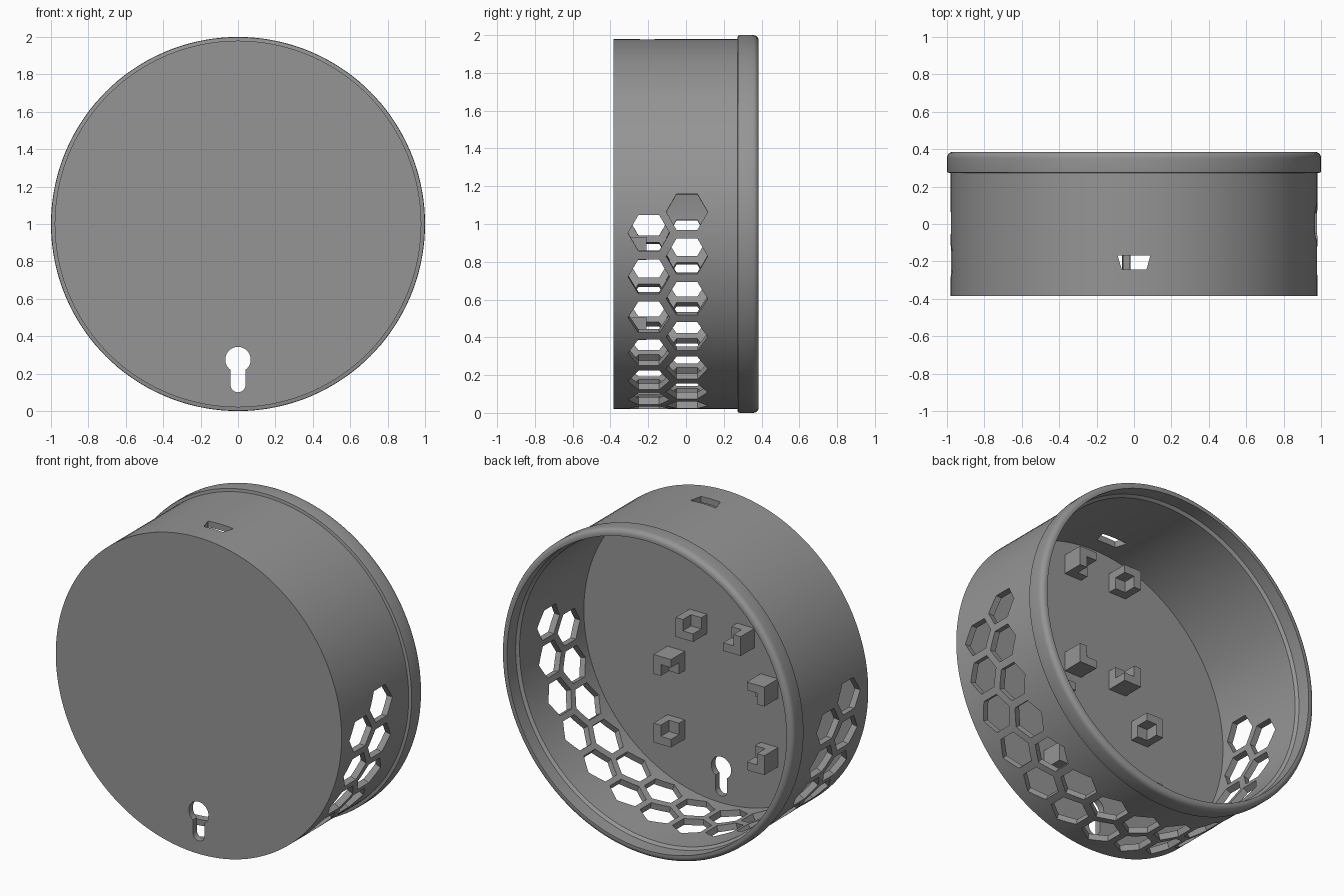
import bpy, bmesh, math
from mathutils import Matrix, Vector

if "Cube" in bpy.data.objects:
    bpy.data.objects.remove(bpy.data.objects["Cube"])

SEG = 144
PLATE_Y = -0.345          # inner face of the closed front plate
CZ = 1.0                  # height of the cylinder axis

grey = bpy.data.materials.new("mid grey plastic")
grey.diffuse_color = (0.30, 0.30, 0.30, 1)
grey.use_nodes = True
grey.node_tree.nodes["Principled BSDF"].inputs["Base Color"].default_value = grey.diffuse_color


def make_object(name, bm):
    bmesh.ops.recalc_face_normals(bm, faces=bm.faces)
    mesh = bpy.data.meshes.new(name)
    bm.to_mesh(mesh)
    bm.free()
    obj = bpy.data.objects.new(name, mesh)
    bpy.context.collection.objects.link(obj)
    mesh.materials.append(grey)
    return obj


def add_prism(bm, outline, depth, matrix):
    """Extrude a 2D outline along local z, then place it."""
    lower = [bm.verts.new(matrix @ Vector((a, b, 0))) for a, b in outline]
    upper = [bm.verts.new(matrix @ Vector((a, b, depth))) for a, b in outline]
    bm.faces.new(lower[::-1])
    bm.faces.new(upper)
    n = len(outline)
    for i in range(n):
        j = (i + 1) % n
        bm.faces.new((lower[i], lower[j], upper[j], upper[i]))


def cut(target, cutter):
    mod = target.modifiers.new("cut", 'BOOLEAN')
    mod.operation, mod.solver, mod.object = 'DIFFERENCE', 'EXACT', cutter
    bpy.context.view_layer.objects.active = target
    bpy.ops.object.modifier_apply(modifier=mod.name)
    bpy.data.objects.remove(cutter)


# Cup: one (radius, y) profile revolved about the y axis, with a rounded lip
profile = [(0, -0.385), (0.98, -0.385), (0.98, 0.272), (0.998, 0.275), (1.0, 0.29), (1.0, 0.35)]
profile += [(0.97 + 0.03 * math.cos(t), 0.355 + 0.03 * math.sin(t))
            for t in (math.radians(d) for d in (15, 35, 55, 75, 90))]
profile += [(0.958, 0.385), (0.958, 0.30), (0.942, 0.285), (0.942, PLATE_Y), (0, PLATE_Y)]
bm = bmesh.new()
rings = []
for r, y in profile:
    if r == 0:
        rings.append([bm.verts.new((0, y, CZ))] * SEG)
    else:
        rings.append([bm.verts.new((r * math.cos(a), y, CZ + r * math.sin(a)))
                      for a in (2 * math.pi * i / SEG for i in range(SEG))])
for ra, rb in zip(rings[1:-2], rings[2:-1]):
    for i in range(SEG):
        j = (i + 1) % SEG
        bm.faces.new((ra[i], ra[j], rb[j], rb[i]))
bm.verts.remove(rings[0][0])
bm.verts.remove(rings[-1][0])
bm.faces.new(rings[1])
bm.faces.new(rings[-2])
cup = make_object("cup_shell", bm)

# Hexagonal vents: two staggered rows round the lower half
bm = bmesh.new()
hexagon = [(0.11 * math.cos(math.pi * k / 3), 0.11 * math.sin(math.pi * k / 3)) for k in range(6)]
for y, start in ((0.005, 3.75), (-0.197, -2.8)):
    for k in range(14):
        a = math.radians(start - 13.79 * k)
        out = Vector((math.cos(a), 0, math.sin(a)))
        along = Vector((0, 1, 0))
        side = out.cross(along)
        m = Matrix((along, side, out)).transposed().to_4x4()
        m.translation = out * 0.88 + Vector((0, y, CZ))
        add_prism(bm, hexagon, 0.2, m)
cut(cup, make_object("vent_cutter", bm))

# Keyhole for hanging, cut through the front plate
to_xz = Matrix.Rotation(math.radians(90), 4, 'X')
half = math.asin(0.04 / 0.068)
keyhole = []
for i in range(29):
    t = -math.pi / 2 + half + (2 * math.pi - 2 * half) * i / 28
    keyhole.append((0.068 * math.cos(t), 0.275 + 0.068 * math.sin(t)))
for i in range(13):
    t = math.pi + math.pi * i / 12
    keyhole.append((0.04 * math.cos(t), 0.14 + 0.04 * math.sin(t)))
bm = bmesh.new()
add_prism(bm, keyhole, 0.2, Matrix.Translation((0, -0.28, 0)) @ to_xz)
cut(cup, make_object("keyhole_cutter", bm))

# Tapered plug slot in the top of the wall
bm = bmesh.new()
add_prism(bm, [(-0.065, -0.243), (0.067, -0.243), (0.087, -0.168), (-0.088, -0.168)], 0.3,
          Matrix.Translation((0, 0, 1.85)))
cut(cup, make_object("slot_cutter", bm))

bpy.ops.object.select_all(action='DESELECT')
cup.select_set(True)
bpy.context.view_layer.objects.active = cup
bpy.ops.object.shade_smooth_by_angle(angle=math.radians(25))


# Board clips: L-shaped corner walls with a low ledge inside the corner
def corner_clip(name, x, z, sx, sz, size=0.12, wall=0.05, height=0.135, ledge=0.055):
    """sx, sz point to the outer corner of the board."""
    bm = bmesh.new()
    h = size / 2
    place = Matrix.Translation((x, PLATE_Y - 0.01, z)) @ Matrix.Rotation(math.radians(-90), 4, 'X')
    i = h - wall
    ell = [(-h, h), (h, h), (h, -h), (i, -h), (i, i), (-h, i)]
    pad = [(-h, i), (i, i), (i, -h), (-h, -h)]
    for outline, depth in ((ell, height), (pad, ledge)):
        add_prism(bm, [(sx * a, -sz * b) for a, b in outline], depth + 0.01, place)
    make_object(name, bm)


for sx, side in ((1, "right"), (-1, "left")):
    corner_clip("large_board_clip_top_" + side, sx * 0.32 - 0.01, 0.87, sx, 1)
    corner_clip("large_board_clip_bottom_" + side, sx * 0.32 - 0.01, 0.445, sx, -1)
    corner_clip("small_board_clip_bottom_" + side, sx * 0.163 - 0.005, 1.14, sx, -1)
    corner_clip("small_board_clip_top_" + side, sx * 0.163 - 0.005, 1.77, sx, 1)
